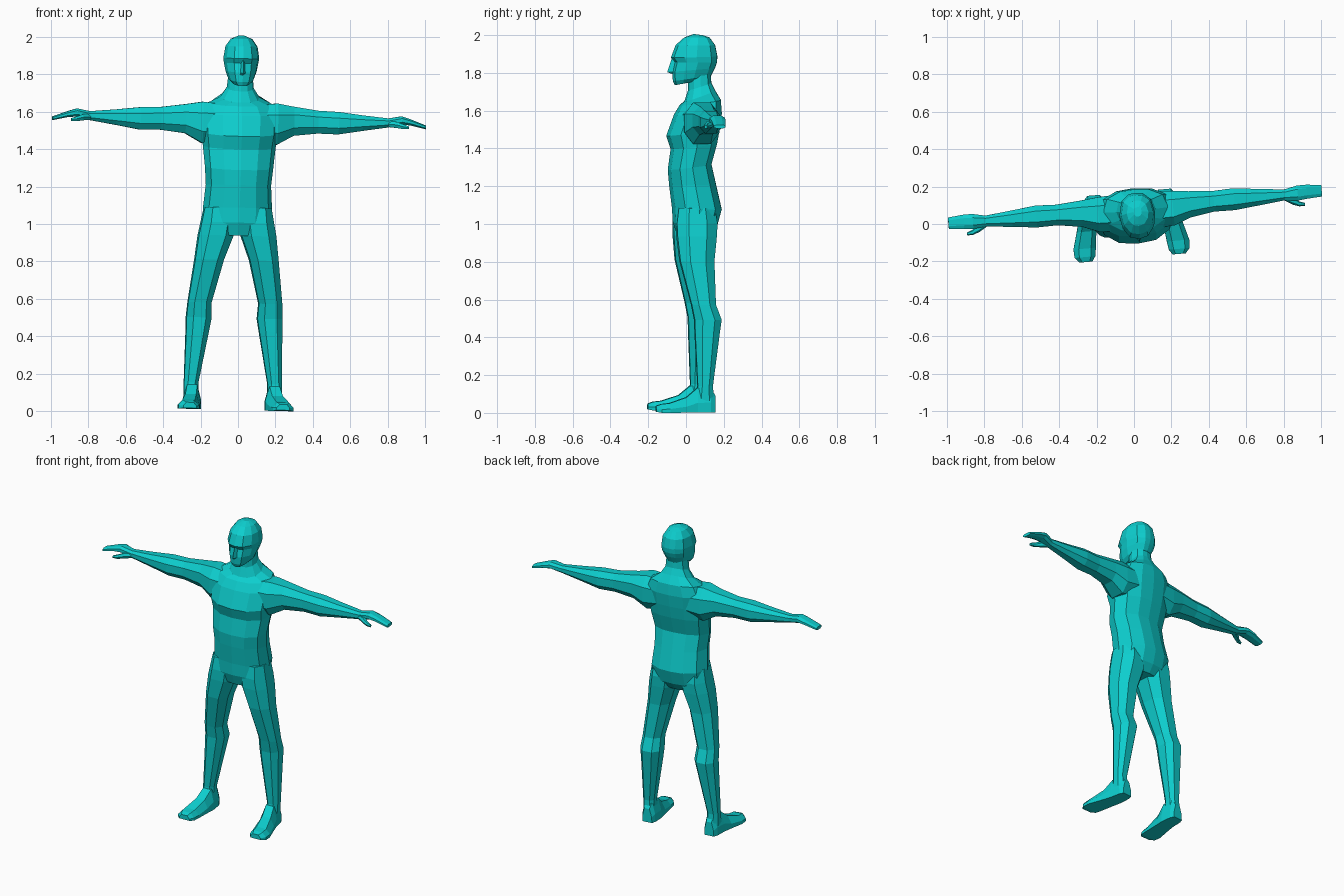
import bpy, bmesh, math
from mathutils import Matrix, Vector

skin = bpy.data.materials.new("teal")
skin.diffuse_color = (0.004, 0.62, 0.62, 1)

# The whole figure stands slightly turned and leaning
POSE = (Matrix.Translation((-0.024, 0, 0.008))
        @ Matrix.Rotation(math.radians(1.4), 4, 'Y')
        @ Matrix.Rotation(math.radians(5), 4, 'Z'))


def loft(name, rings, mirror=False):
    """Skin a list of equal point rings, cap both ends, optionally mirror in x."""
    bm = bmesh.new()
    loops = [[bm.verts.new(p) for p in ring] for ring in rings]
    n = len(loops[0])
    for a, b in zip(loops, loops[1:]):
        for i in range(n):
            j = (i + 1) % n
            bm.faces.new((a[i], a[j], b[j], b[i]))
    bm.faces.new(loops[0])
    bm.faces.new(loops[-1])
    if mirror:
        geo = bmesh.ops.duplicate(bm, geom=bm.verts[:] + bm.edges[:] + bm.faces[:])["geom"]
        for v in geo:
            if isinstance(v, bmesh.types.BMVert):
                v.co.x = -v.co.x
    bmesh.ops.recalc_face_normals(bm, faces=bm.faces[:])
    me = bpy.data.meshes.new(name)
    bm.to_mesh(me)
    bm.free()
    me.materials.append(skin)
    ob = bpy.data.objects.new(name, me)
    ob.matrix_world = POSE
    bpy.context.collection.objects.link(ob)
    return ob


def body_ring(half, zf, zb, hw, yf, yb):
    """Symmetric ring: half holds (width, depth) factors from front to back."""
    pts = half + [(-u, v) for u, v in half[-2:0:-1]]
    return [(u * hw, yf + v * (yb - yf), zf + v * (zb - zf)) for u, v in pts]


OCT = [(1, .45), (.5, 1), (-.5, 1), (-1, .45), (-1, -.45), (-.5, -1), (.5, -1), (1, -.45)]
HEX = [(1, 0), (.55, 1), (-.55, 1), (-1, 0), (-.55, -1), (.55, -1)]
SOLE = [(1, -1), (1, -.2), (.55, 1), (-.55, 1), (-1, -.2), (-1, -1)]


def box_ring(shape, axis, at, a0, a1, b0, b1):
    """Ring across one axis, filling the given span of the other two."""
    out = []
    for u, v in shape:
        p = [(a0 + a1) / 2 + u * (a1 - a0) / 2, (b0 + b1) / 2 + v * (b1 - b0) / 2]
        p.insert(axis, at)
        out.append(p)
    return out


# Torso and neck: front height, back height, half width, front y, back y
TRUNK = [(0, 0), (.48, .04), (.86, .22), (1, .5), (.85, .82), (.45, .97), (0, 1)]
loft("torso", [body_ring(TRUNK, *r) for r in [
    (.93, .93, .10, -.045, .13),
    (1.0, .98, .183, -.07, .165),
    (1.08, 1.07, .185, -.075, .19),
    (1.2, 1.2, .175, -.09, .16),
    (1.28, 1.31, .183, -.097, .135),
    (1.39, 1.42, .195, -.082, .165),
    (1.46, 1.5, .205, -.105, .18),
    (1.57, 1.58, .21, -.065, .19),
    (1.62, 1.65, .175, -.035, .185),
    (1.64, 1.70, .105, -.01, .155),
    (1.70, 1.74, .072, .01, .135),
    (1.78, 1.80, .065, .01, .13)]])

# Head with brow and jaw
SKULL = [(0, 0), (.5, .05), (.88, .26), (1, .52), (.82, .84), (.4, .98), (0, 1)]
loft("head", [body_ring(SKULL, *r) for r in [
    (1.728, 1.76, .045, -.06, .10),
    (1.75, 1.78, .068, -.07, .135),
    (1.80, 1.82, .084, -.073, .155),
    (1.85, 1.85, .092, -.062, .165),
    (1.875, 1.88, .096, -.08, .167),
    (1.94, 1.94, .086, -.055, .155),
    (1.98, 1.98, .058, -.01, .125),
    (1.998, 1.992, .022, .04, .09)]])

# Nose
loft("nose", [[(-w, -.05, z), (0, y, z), (w, -.05, z)] for w, y, z in [
    (.022, -.07, 1.785), (.022, -.1, 1.797), (.012, -.075, 1.87)]])

# Arms and mitten hands: x, front y, back y, bottom z, top z
loft("arms", [box_ring(OCT, 0, *r) for r in [
    (.10, -.03, .165, 1.44, 1.63),
    (.20, -.025, .16, 1.42, 1.64),
    (.29, .01, .15, 1.47, 1.625),
    (.42, .03, .14, 1.485, 1.607),
    (.53, .028, .145, 1.483, 1.603),
    (.66, .042, .13, 1.505, 1.588),
    (.80, .057, .115, 1.527, 1.575),
    (.87, .05, .13, 1.545, 1.588),
    (.92, .055, .13, 1.54, 1.572),
    (1.0, .06, .122, 1.522, 1.542)]], True)

# Thumbs
loft("thumbs", [box_ring(HEX, 0, *r) for r in [
    (.79, .06, .10, 1.53, 1.56),
    (.84, .03, .075, 1.525, 1.558),
    (.875, .018, .045, 1.52, 1.545),
    (.905, .018, .034, 1.52, 1.535)]], True)

# Legs: z, inner x, outer x, front y, back y
loft("legs", [box_ring(OCT, 2, *r) for r in [
    (1.08, .03, .178, -.05, .14),
    (1.0, .015, .193, -.06, .155),
    (.93, .022, .207, -.058, .15),
    (.80, .07, .223, -.045, .135),
    (.57, .127, .252, .012, .14),
    (.49, .123, .257, .028, .17),
    (.42, .135, .257, .03, .16),
    (.14, .186, .262, .042, .122),
    (.06, .185, .262, .03, .128)]], True)

# Feet: y, inner x, outer x, bottom z, top z
loft("feet", [box_ring(SOLE, 1, *r) for r in [
    (.135, .185, .25, 0, .09),
    (.11, .175, .262, 0, .13),
    (.04, .172, .27, 0, .13),
    (-.02, .18, .285, 0, .08),
    (-.11, .19, .31, 0, .05),
    (-.155, .197, .308, 0, .045),
    (-.182, .215, .285, .005, .035)]], True)
